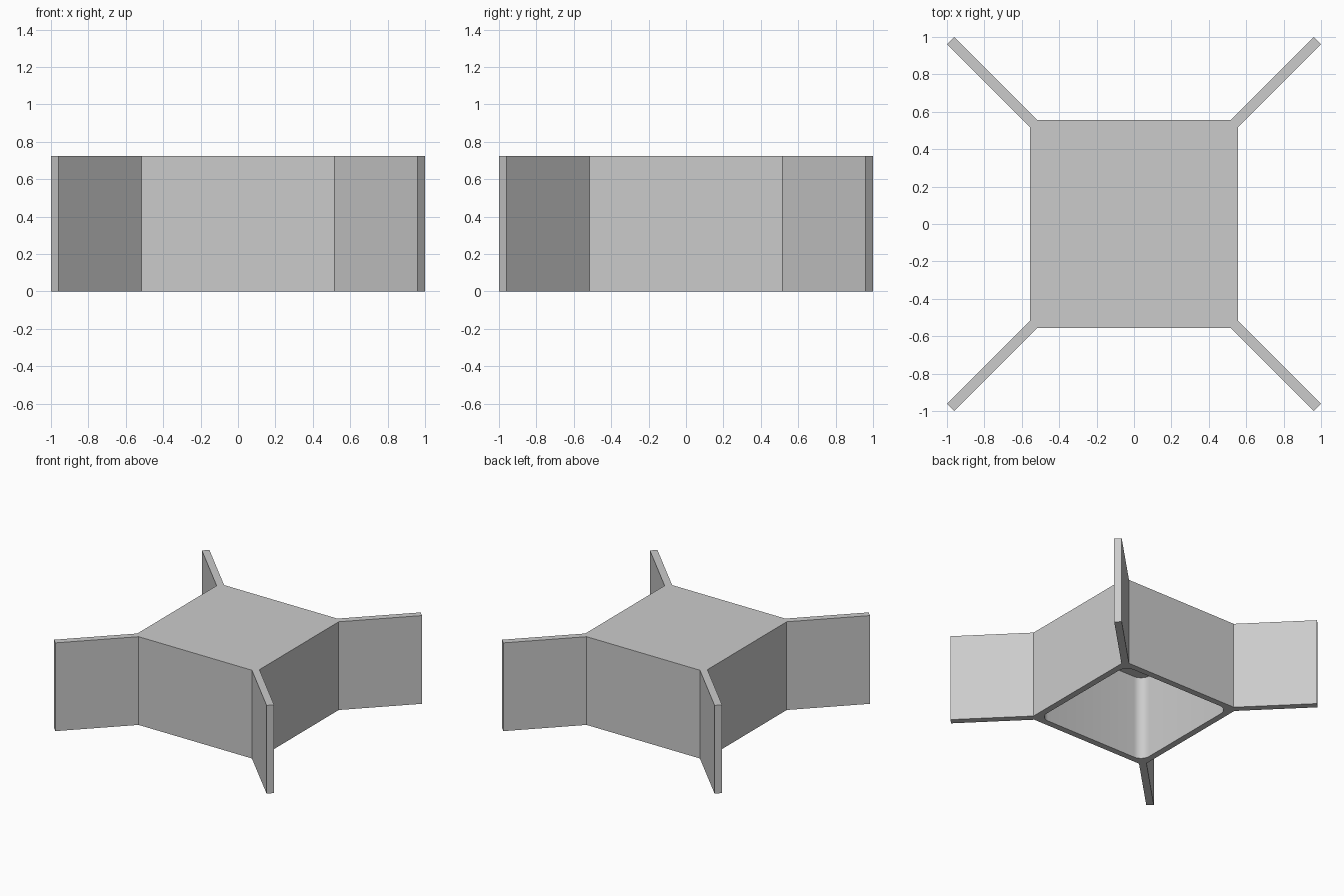
import bpy, bmesh
from math import cos, sin, pi

if "Cube" in bpy.data.objects:
    bpy.data.objects.remove(bpy.data.objects["Cube"])

HEIGHT = 0.725
BODY = 0.555      # half width of the square body
TIP = 1.0         # fin reach
FIN = 0.04        # corner offset that sets the fin thickness
WALL, ROOF, RADIUS = 0.052, 0.025, 0.08


def prism(name, points, z0, z1):
    """Extrude a closed outline from z0 to z1."""
    bm = bmesh.new()
    face = bm.faces.new([bm.verts.new((x, y, z0)) for x, y in points])
    ext = bmesh.ops.extrude_face_region(bm, geom=[face])
    verts = [g for g in ext["geom"] if isinstance(g, bmesh.types.BMVert)]
    bmesh.ops.translate(bm, vec=(0, 0, z1 - z0), verts=verts)
    bmesh.ops.recalc_face_normals(bm, faces=bm.faces)
    mesh = bpy.data.meshes.new(name)
    bm.to_mesh(mesh)
    bm.free()
    obj = bpy.data.objects.new(name, mesh)
    bpy.context.collection.objects.link(obj)
    return obj


def four_corners(corner):
    """Repeat one corner's points around the square in quarter turns."""
    pts, result = list(corner), []
    for _ in range(4):
        result += pts
        pts = [(-y, x) for x, y in pts]
    return result


# Square body with a diagonal fin at each corner
body = prism("finned_housing", four_corners([
    (BODY, BODY - FIN), (TIP, TIP - FIN), (TIP - FIN, TIP), (BODY - FIN, BODY)]),
    0, HEIGHT)

# Round-cornered hollow, open at the bottom
c = BODY - WALL - RADIUS
arc = [(c + RADIUS * cos(i * pi / 16), c + RADIUS * sin(i * pi / 16)) for i in range(9)]
cutter = prism("hollow_cutter", four_corners(arc), -0.2, HEIGHT - ROOF)
cutter.hide_render = True

cut = body.modifiers.new("hollow", 'BOOLEAN')
cut.operation = 'DIFFERENCE'
cut.solver = 'EXACT'
cut.object = cutter
bpy.context.view_layer.objects.active = body
body.select_set(True)
bpy.ops.object.modifier_apply(modifier=cut.name)
bpy.data.objects.remove(cutter)
bpy.ops.object.shade_smooth_by_angle()
